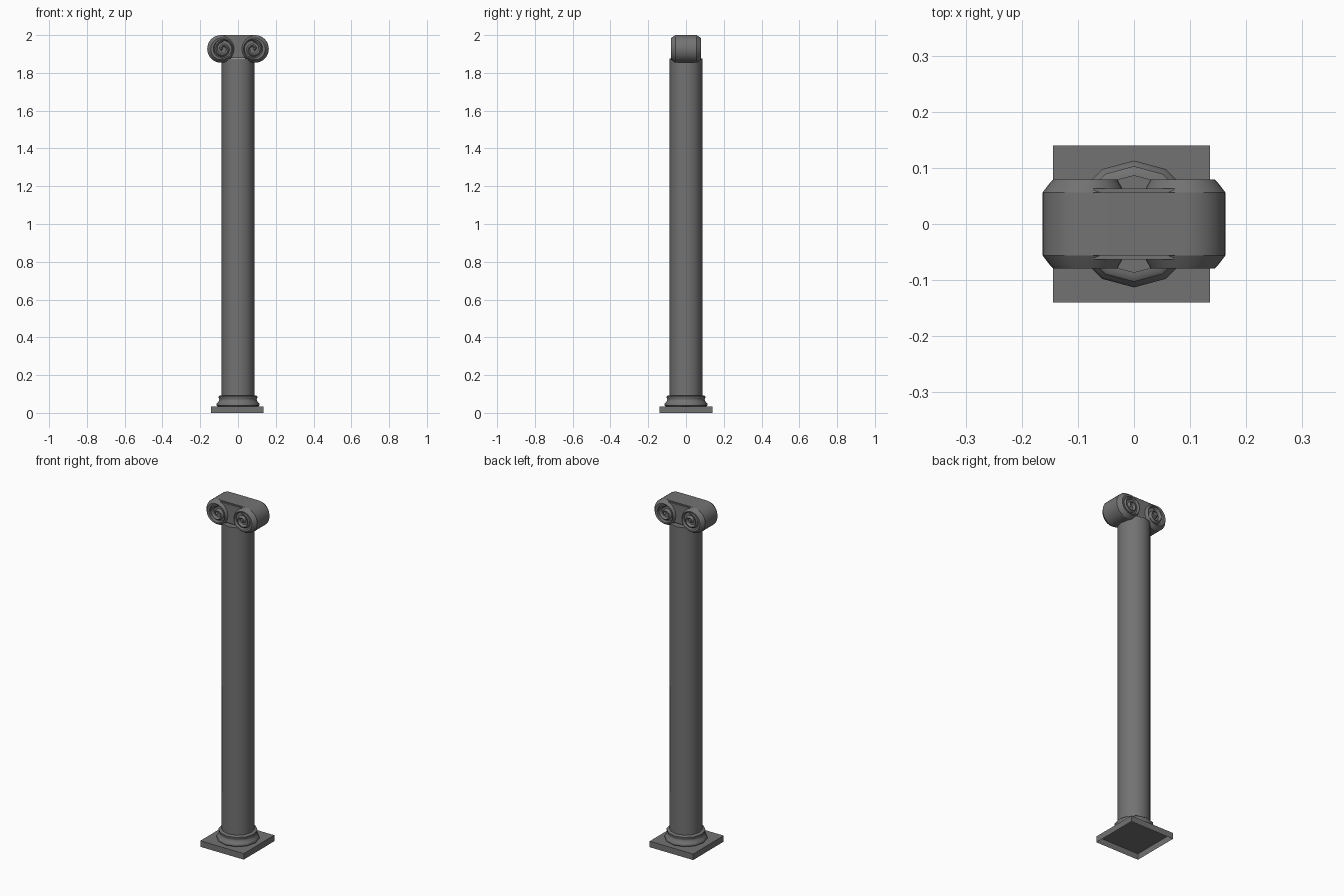
import bpy, bmesh, math
from math import sin, cos, pi, radians

if "Cube" in bpy.data.objects:
    bpy.data.objects.remove(bpy.data.objects["Cube"])

# dark grey stone
stone = bpy.data.materials.new("dark_stone")
stone.diffuse_color = (0.17, 0.17, 0.17, 1)
stone.use_nodes = True
stone.node_tree.nodes["Principled BSDF"].inputs["Base Color"].default_value = stone.diffuse_color


def make(name, verts, faces, smooth=None):
    me = bpy.data.meshes.new(name)
    me.from_pydata(verts, [], faces)
    me.materials.append(stone)
    bm = bmesh.new()
    bm.from_mesh(me)
    bmesh.ops.recalc_face_normals(bm, faces=bm.faces)
    bm.to_mesh(me)
    bm.free()
    ob = bpy.data.objects.new(name, me)
    bpy.context.collection.objects.link(ob)
    if smooth:
        bpy.ops.object.select_all(action='DESELECT')
        ob.select_set(True)
        bpy.context.view_layer.objects.active = ob
        bpy.ops.object.shade_smooth_by_angle(angle=radians(smooth))
    return ob


def grid_faces(rows, n):
    # quads joining closed rings of n points
    return [(j * n + i, j * n + (i + 1) % n, (j + 1) * n + (i + 1) % n, (j + 1) * n + i)
            for j in range(rows - 1) for i in range(n)]


def lathe(name, profile, n, cap=False):
    # profile of (radius, z) turned around the z axis
    verts = [(r * cos(2 * pi * i / n), r * sin(2 * pi * i / n), z)
             for r, z in profile for i in range(n)]
    faces = grid_faces(len(profile), n)
    if cap:
        faces.append(tuple((len(profile) - 1) * n + i for i in range(n)))
    return make(name, verts, faces, 40)


def box(name, x0, x1, y0, y1, z0, z1, open_bottom=False):
    v = [(x, y, z) for z in (z0, z1) for x, y in ((x0, y0), (x1, y0), (x1, y1), (x0, y1))]
    f = [(4, 5, 6, 7)] + [(i, (i + 1) % 4, 4 + (i + 1) % 4, 4 + i) for i in range(4)]
    if not open_bottom:
        f.append((3, 2, 1, 0))
    return make(name, v, f)


# plinth, hollow underneath
box("plinth", -0.144, 0.135, -0.14, 0.14, 0, 0.035, True)

# moulded base and shaft, twelve sides
lathe("base_moulding", [(0.108, 0.035), (0.113, 0.040), (0.113, 0.048), (0.107, 0.055),
                        (0.100, 0.066), (0.099, 0.074), (0.103, 0.080), (0.103, 0.087),
                        (0.098, 0.091), (0.087, 0.092)], 12)
lathe("shaft", [(0.087, 0.035), (0.087, 1.877)], 12, True)

# capital body: pill outline with a raised underside between the scrolls
CX, CZ, R = 0.09, 1.927, 0.073
right = [(CX + R * cos(radians(a)), CZ + R * sin(radians(a))) for a in range(90, -141, -10)]
outline = right + [(-x, z) for x, z in reversed(right)]
n = len(outline)
make("capital_body", [(x, y, z) for y in (-0.056, 0.056) for x, z in outline],
     [tuple(range(n)), tuple(range(n, 2 * n))] + grid_faces(2, n), 40)
box("capital_panel", -0.08, 0.08, -0.063, 0.063, 1.885, 1.994)


def volute(sx, sy):
    tag = ("right" if sx > 0 else "left") + ("_back" if sy > 0 else "_front")
    # raised rim (centre, radius, depth), its sunken floor set slightly inward
    prof = [(CX, R, 0.056), (0.0885, 0.064, 0.070), (0.087, 0.0575, 0.079),
            (0.081, 0.050, 0.077), (0.079, 0.045, 0.065)]
    m = 32
    v = [(sx * (c + r * cos(2 * pi * i / m)), sy * y, CZ + r * sin(2 * pi * i / m))
         for c, r, y in prof for i in range(m)]
    f = grid_faces(len(prof), m)
    f.append(tuple((len(prof) - 1) * m + i for i in range(m)))
    make("volute_rim_" + tag, v, f, 40)
    # spiral ridge curling from the rim into the eye
    steps, turns, k = 40, 1.4, 5
    v, f = [], []
    for s in range(steps + 1):
        t = s / steps
        a = pi / 2 - t * turns * 2 * pi
        r = 0.046 - 0.040 * t
        w = 0.010 - 0.002 * t
        for d, y in ((1, 0.064), (0.6, 0.074), (0, 0.0785), (-0.6, 0.074), (-1, 0.064)):
            v.append((sx * (0.079 + (r + d * w) * cos(a)), sy * y, CZ + (r + d * w) * sin(a)))
    for s in range(steps):
        for j in range(k - 1):
            f.append((s * k + j, s * k + j + 1, (s + 1) * k + j + 1, (s + 1) * k + j))
    f += [tuple(range(k)), tuple(steps * k + j for j in range(k))]
    make("volute_spiral_" + tag, v, f, 40)


for sx in (1, -1):
    for sy in (1, -1):
        volute(sx, sy)
